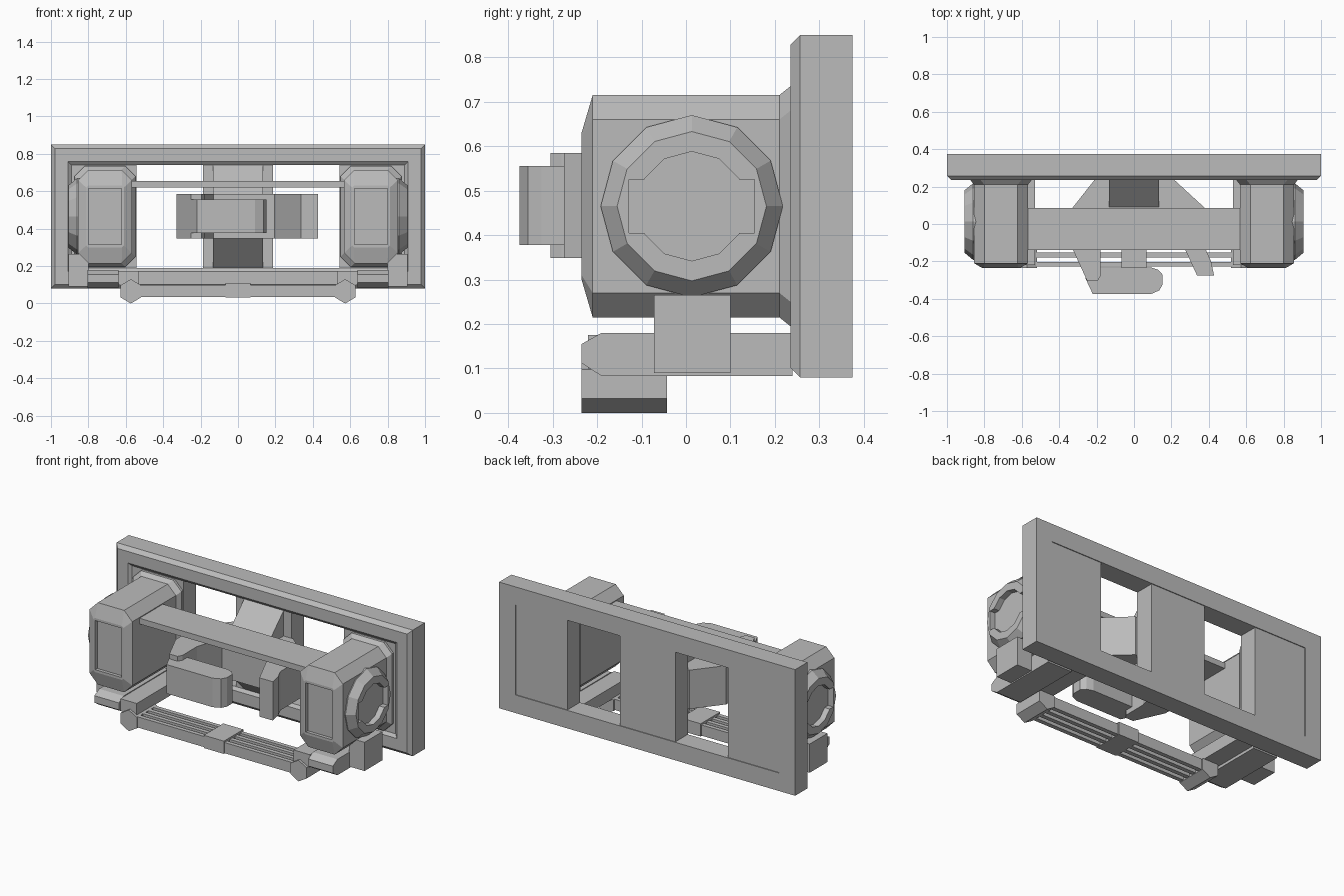
import bpy, bmesh, math

if "Cube" in bpy.data.objects:
    bpy.data.objects.remove(bpy.data.objects["Cube"])

grey = bpy.data.materials.new("plain grey")
grey.diffuse_color = (0.5, 0.5, 0.5, 1)
grey.use_nodes = True
grey.node_tree.nodes["Principled BSDF"].inputs["Base Color"].default_value = grey.diffuse_color


def loft(name, rings, mirror=False):
    """Skin matching rings of points and cap both ends."""
    bm = bmesh.new()
    vs = [[bm.verts.new(p) for p in r] for r in rings]
    n = len(rings[0])
    for a, b in zip(vs, vs[1:]):
        for i in range(n):
            j = (i + 1) % n
            bm.faces.new((a[i], a[j], b[j], b[i]))
    bm.faces.new(vs[0][::-1])
    bm.faces.new(vs[-1])
    bmesh.ops.recalc_face_normals(bm, faces=bm.faces)
    me = bpy.data.meshes.new(name)
    bm.to_mesh(me)
    bm.free()
    me.materials.append(grey)
    ob = bpy.data.objects.new(name, me)
    bpy.context.collection.objects.link(ob)
    if mirror:
        ob.modifiers.new("mirror", 'MIRROR')
    return ob


def prism(name, pts, axis, lo, hi, mirror=False):
    """Extrude a 2D outline along one axis."""
    def put(p, t):
        q = list(p)
        q.insert("xyz".index(axis), t)
        return q
    return loft(name, [[put(p, lo) for p in pts], [put(p, hi) for p in pts]], mirror)


def box(name, x, y, z, mirror=False):
    pts = [(x[0], y[0]), (x[1], y[0]), (x[1], y[1]), (x[0], y[1])]
    return prism(name, pts, "z", z[0], z[1], mirror)


def cut(ob, cutter):
    cutter.hide_render = True
    cutter.hide_viewport = True
    m = ob.modifiers.new("cut", 'BOOLEAN')
    m.operation = 'DIFFERENCE'
    m.object = cutter
    m.solver = 'EXACT'
    while ob.modifiers.find("cut") >= 0 and ob.modifiers[0] != m:
        ob.modifiers.move(ob.modifiers.find(m.name), 0)


def rect(x, z0, z1, y):
    return [(-x, y, z0), (x, y, z0), (x, y, z1), (-x, y, z1)]


def octagon(x0, x1, z0, z1, cx, cz, y):
    return [(x0 + cx, y, z0), (x1 - cx, y, z0), (x1, y, z0 + cz), (x1, y, z1 - cz),
            (x1 - cx, y, z1), (x0 + cx, y, z1), (x0, y, z1 - cz), (x0, y, z0 + cz)]


# Mounting frame, bevelled outside and inside
frame = loft("mounting_frame", [
    rect(0.89, 0.19, 0.74, 0.375), rect(1, 0.08, 0.85, 0.375), rect(1, 0.08, 0.85, 0.257),
    rect(0.978, 0.102, 0.828, 0.235), rect(0.908, 0.172, 0.758, 0.235),
    rect(0.89, 0.19, 0.74, 0.25), rect(0.89, 0.19, 0.74, 0.375)])
bm = bmesh.new()
bm.from_mesh(frame.data)
# The end caps close the opening, so remove them and weld the seam
caps = [f for f in bm.faces if all(abs(abs(v.co.x) - 0.89) < 1e-4 for v in f.verts)
        and abs(f.normal.y) > 0.9]
bmesh.ops.delete(bm, geom=caps, context='FACES_ONLY')
bmesh.ops.remove_doubles(bm, verts=bm.verts, dist=1e-4)
bmesh.ops.recalc_face_normals(bm, faces=bm.faces)
bm.to_mesh(frame.data)
bm.free()

# Panels filling the frame, leaving two openings
box("centre_panel", (-0.187, 0.187), (0.25, 0.37), (0.19, 0.74))
box("side_panel", (0.542, 0.89), (0.25, 0.37), (0.19, 0.74), True)

# Buffer housings with chamfered nose and recessed front window
housing = loft("buffer_housing", [
    octagon(0.547, 0.875, 0.195, 0.735, 0.055, 0.055, 0.25),
    octagon(0.547, 0.875, 0.195, 0.735, 0.055, 0.055, 0.235),
    octagon(0.567, 0.855, 0.215, 0.715, 0.055, 0.055, 0.21),
    octagon(0.567, 0.855, 0.215, 0.715, 0.055, 0.055, -0.21),
    octagon(0.61, 0.812, 0.30, 0.63, 0.01, 0.01, -0.235)], True)
cut(housing, box("window_cutter", (0.622, 0.80), (-0.3, -0.215), (0.315, 0.615)))


# Tapered side discs with a notched recess
def ring(x, r, n=12):
    return [(x, 0.013 + r * math.sin(i * math.tau / n), 0.465 + r * math.cos(i * math.tau / n))
            for i in range(n)]


disc = loft("side_disc", [ring(0.84, 0.205), ring(0.86, 0.205), ring(0.905, 0.168)], True)
cut(disc, loft("disc_cutter", [ring(0.87, 0.123), ring(0.95, 0.123)]))
cut(disc, box("notch_cutter", (0.87, 0.95), (-0.128, 0.154), (0.405, 0.525)))

# Cross beam between the housings
box("cross_beam", (-0.6, 0.6), (-0.14, 0.085), (0.62, 0.655))

# Coupler support wedge
prism("coupler_support", [(0.25, 0.19), (0.25, 0.74), (0.085, 0.58), (0.085, 0.355)],
      "x", -0.133, 0.133)

# Coupler head with guard arm, and the knuckle
prism("coupler_head", [
    (-0.2, 0.25), (0.2, 0.25), (0.385, 0.08), (0.385, -0.14), (0.412, -0.2), (0.428, -0.275),
    (0.337, -0.275), (0.275, -0.14), (0.195, 0.03), (-0.13, 0.03), (-0.18, -0.14),
    (-0.18, -0.28), (-0.195, -0.305), (-0.25, -0.305), (-0.33, -0.13), (-0.33, 0.085)],
    "z", 0.348, 0.585)
prism("coupler_knuckle", [
    (-0.26, -0.29), (-0.22, -0.375), (0.09, -0.375), (0.135, -0.355), (0.152, -0.325),
    (0.152, -0.27), (0.13, -0.245), (0.09, -0.232), (-0.22, -0.232)], "z", 0.378, 0.555)

# Lower arms reaching forward from the frame
prism("lower_arm", [(0.24, 0.083), (0.24, 0.18), (-0.19, 0.18), (-0.235, 0.155),
                    (-0.235, 0.112), (-0.19, 0.083)], "x", 0.64, 0.805, True)
box("inner_arm", (0.53, 0.64), (-0.22, 0.24), (0.10, 0.175), True)
box("arm_block", (0.80, 0.905), (-0.072, 0.1), (0.09, 0.265), True)

# Step: hexagonal ends, slats and a centre clasp
prism("step_end", [(0.573 + 0.063 * math.sin(i * math.tau / 6),
                    0.065 + 0.065 * math.cos(i * math.tau / 6)) for i in range(6)],
      "y", -0.235, -0.043, True)
for y in (-0.215, -0.165, -0.115, -0.065):
    box("step_slat", (-0.56, 0.56), (y - 0.013, y + 0.013), (0.035, 0.1))
box("step_clasp", (-0.068, 0.068), (-0.233, -0.045), (0.032, 0.11))
